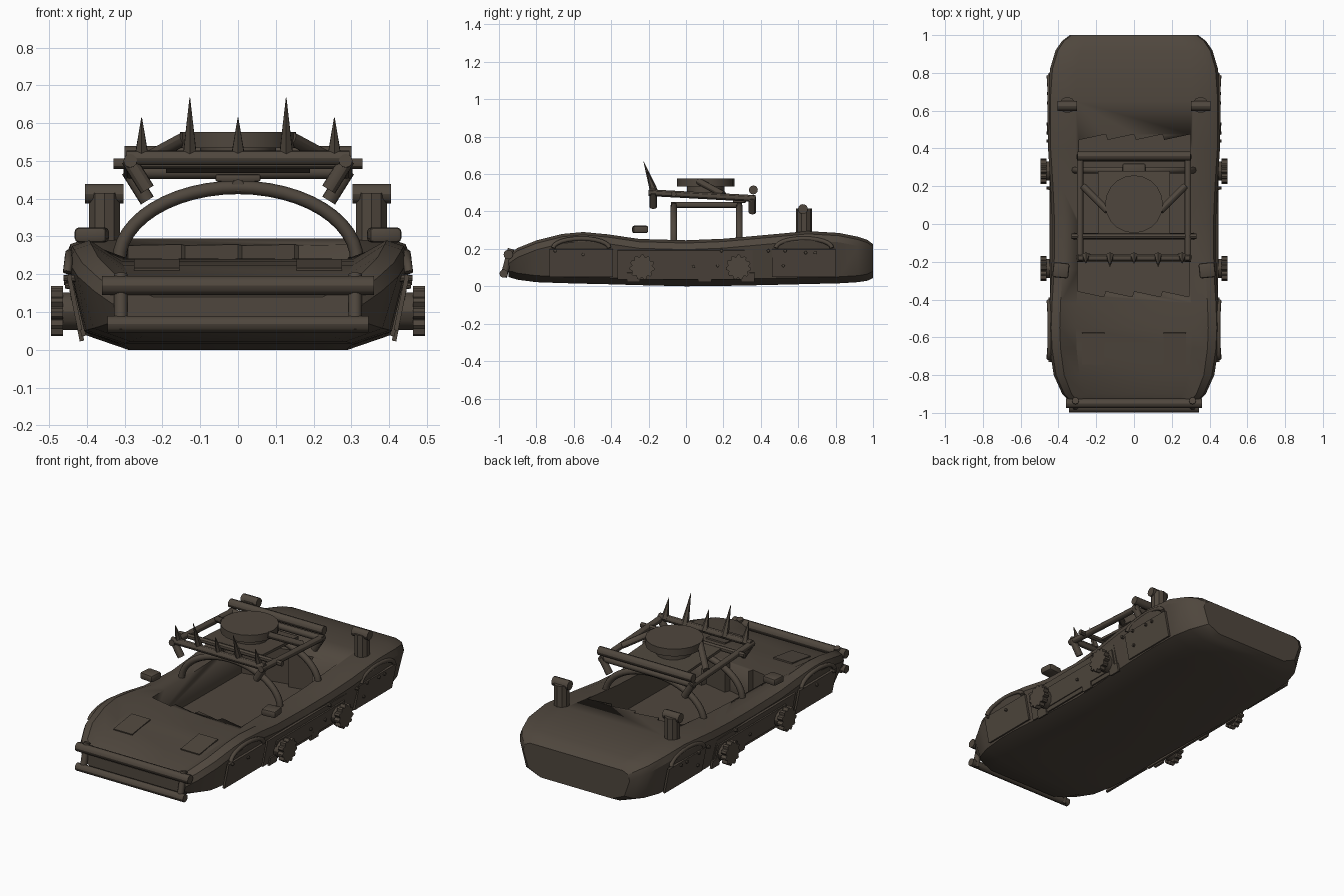
import bpy
import bmesh
import math
from mathutils import Vector

if "Cube" in bpy.data.objects:
    bpy.data.objects.remove(bpy.data.objects["Cube"], do_unlink=True)

brown = bpy.data.materials.new("dark_brown_metal")
brown.use_nodes = True
COLOUR = (0.078, 0.062, 0.047, 1)
brown.diffuse_color = COLOUR
brown.node_tree.nodes["Principled BSDF"].inputs["Base Color"].default_value = COLOUR


def finish(name, bm, loc=(0, 0, 0), rot=(0, 0, 0)):
    """Turn a bmesh into a placed, coloured object shaded smooth by angle."""
    bmesh.ops.recalc_face_normals(bm, faces=bm.faces)
    mesh = bpy.data.meshes.new(name)
    bm.to_mesh(mesh)
    bm.free()
    obj = bpy.data.objects.new(name, mesh)
    bpy.context.collection.objects.link(obj)
    obj.location, obj.rotation_euler = loc, rot
    mesh.materials.append(brown)
    bpy.ops.object.select_all(action="DESELECT")
    obj.select_set(True)
    bpy.context.view_layer.objects.active = obj
    bpy.ops.object.shade_smooth_by_angle(angle=math.radians(30))
    return obj


def loft(name, rings, loc=(0, 0, 0), rot=(0, 0, 0)):
    """Skin a list of equal closed rings and cap both ends."""
    bm = bmesh.new()
    rows = [[bm.verts.new(p) for p in ring] for ring in rings]
    count = len(rows[0])
    for a, b in zip(rows, rows[1:]):
        for i in range(count):
            j = (i + 1) % count
            bm.faces.new((a[i], a[j], b[j], b[i]))
    bm.faces.new(rows[0])
    bm.faces.new(rows[-1])
    return finish(name, bm, loc, rot)


def prism(name, outline, depth, loc=(0, 0, 0), rot=(0, 0, 0)):
    return loft(name, [[(x, y, z) for x, y in outline] for z in (-depth / 2, depth / 2)], loc, rot)


def box(name, size, loc, rot=(0, 0, 0), bevel=0):
    bm = bmesh.new()
    bmesh.ops.create_cube(bm, size=1)
    bmesh.ops.scale(bm, vec=size, verts=bm.verts)
    if bevel:
        bmesh.ops.bevel(bm, geom=bm.edges[:], offset=bevel, segments=2, profile=0.5, affect="EDGES")
    return finish(name, bm, loc, rot)


def rod(name, a, b, r1, r2=None, sides=12):
    """Straight bar or cone between two points."""
    a, b = Vector(a), Vector(b)
    bm = bmesh.new()
    bmesh.ops.create_cone(bm, cap_ends=True, segments=sides, radius1=r1,
                          radius2=r1 if r2 is None else r2, depth=(b - a).length)
    return finish(name, bm, (a + b) / 2, (b - a).to_track_quat("Z", "Y").to_euler())


def pipe(name, points, radius):
    """Bent tube through a list of points."""
    curve = bpy.data.curves.new(name, "CURVE")
    curve.dimensions = "3D"
    curve.bevel_depth, curve.bevel_resolution = radius, 2
    curve.use_fill_caps = True
    spline = curve.splines.new("POLY")
    spline.points.add(len(points) - 1)
    for p, co in zip(spline.points, points):
        p.co = (*co, 1)
    curve.materials.append(brown)
    obj = bpy.data.objects.new(name, curve)
    bpy.context.collection.objects.link(obj)


def circle(r, sides):
    return [(r * math.cos(t * math.tau / sides), r * math.sin(t * math.tau / sides)) for t in range(sides)]


# Hull stations: y, half width, bottom, shoulder height, centre height
STATIONS = [
    (-0.95, 0.33, 0.05, 0.17, 0.14), (-0.9, 0.38, 0.035, 0.205, 0.17),
    (-0.8, 0.425, 0.022, 0.245, 0.2), (-0.66, 0.447, 0.017, 0.28, 0.224),
    (-0.55, 0.452, 0.014, 0.29, 0.234), (-0.42, 0.447, 0.011, 0.278, 0.24),
    (-0.25, 0.436, 0.006, 0.253, 0.244), (0, 0.433, 0, 0.246, 0.246),
    (0.2, 0.442, 0.002, 0.254, 0.254), (0.4, 0.455, 0.006, 0.272, 0.272),
    (0.65, 0.457, 0.012, 0.295, 0.295), (0.82, 0.445, 0.016, 0.285, 0.285),
    (0.92, 0.415, 0.022, 0.265, 0.265), (0.97, 0.38, 0.03, 0.248, 0.248),
    (1, 0.34, 0.045, 0.225, 0.225)]


def hull_ring(y, w, low, high, mid):
    half = [(w * 0.67, low), (w * 0.9, low + 0.035), (w, high - 0.05),
            (w * 0.97, high - 0.015), (w * 0.87, high), (w * 0.68, mid)]
    return [(x, y, z) for x, z in half] + [(-x, y, z) for x, z in reversed(half)]


hull = loft("hull", [hull_ring(*s) for s in STATIONS])

# Cockpit opening with torn, saw-toothed ends
TEETH = 4
ragged = []
for i in range(TEETH):
    x = -0.3 + 0.6 * i / TEETH
    ragged += [(x, -0.355), (x + 0.6 / TEETH - 0.01, -0.385)]
ragged += [(-x, y + 0.83) for x, y in ragged]
cutter = prism("cockpit_cutter", ragged, 0.5, (0, 0, 0.33))
cutter.hide_render = True
cut = hull.modifiers.new("cockpit", "BOOLEAN")
cut.operation, cut.solver, cut.object = "DIFFERENCE", "EXACT", cutter
bpy.context.view_layer.objects.active = hull
bpy.ops.object.modifier_apply(modifier=cut.name)
bpy.data.objects.remove(cutter, do_unlink=True)

# Front bumper
rod("bumper_upper_bar", (-0.36, -0.95, 0.17), (0.36, -0.95, 0.17), 0.025)
rod("bumper_lower_bar", (-0.345, -0.975, 0.068), (0.345, -0.975, 0.068), 0.022)

# Roll cage arches and their spine
for label, y in (("front", -0.065), ("rear", 0.285)):
    arc = [(0.315 * math.cos(t * math.pi / 24), y, 0.235 + 0.195 * math.sin(t * math.pi / 24)) for t in range(25)]
    arc = [(0.315, y, 0.08)] + arc + [(-0.315, y, 0.08)]
    pipe(label + "_roll_arch", arc, 0.018)
rod("roll_cage_spine", (0, -0.08, 0.435), (0, 0.3, 0.435), 0.016)
box("roll_cage_pad", (0.12, 0.07, 0.02), (0, 0.285, 0.455), bevel=0.006)


# Roof rack, slightly lower at the rear
def rack_z(y):
    return 0.5 - 0.055 * (y + 0.19)


for s, side in ((1, "left"), (-1, "right")):
    rod(side + "_rack_rail", (s * 0.285, -0.2, rack_z(-0.2)), (s * 0.285, 0.37, rack_z(0.37)), 0.018)
    for end, y in (("front", -0.175), ("rear", 0.355)):
        z = rack_z(y)
        rod(f"{side}_{end}_rack_strut", (s * 0.29, y, z + 0.005), (s * 0.24, y, z - 0.075), 0.02)
    rod(side + "_rack_brace", (s * 0.27, 0.2, 0.49), (s * 0.14, 0.07, 0.56), 0.018)
rod("rack_front_bar", (-0.295, -0.18, 0.508), (0.295, -0.18, 0.508), 0.019)
rod("rack_middle_bar", (-0.33, -0.065, 0.493), (0.33, -0.065, 0.493), 0.014)
rod("rack_rear_bar", (-0.3, 0.35, 0.47), (0.3, 0.35, 0.47), 0.018)
rod("rack_rear_roller", (-0.3, 0.36, 0.515), (0.3, 0.36, 0.515), 0.024)
box("rack_plate", (0.38, 0.33, 0.015), (0, 0.115, 0.485), (-0.055, 0, 0))
prism("turret_disc", circle(0.153, 20), 0.042, (0, 0.105, 0.555))
rod("turret_pedestal", (0, 0.105, 0.485), (0, 0.105, 0.54), 0.1, sides=16)

# Spikes along the front of the rack
for i in range(-2, 3):
    tip = 0.667 if abs(i) == 1 else 0.615
    rod("rack_spike", (i * 0.1275, -0.17, 0.505), (i * 0.1275, -0.17 - (tip - 0.505) * 0.35, tip), 0.022, 0.001, 6)

# Toothed wheel outline
gear = []
for i in range(11):
    for step, r in ((0, 0.055), (0.3, 0.067), (0.6, 0.067), (0.9, 0.055)):
        t = (i + step) * math.tau / 11
        gear.append((r * math.cos(t), r * math.sin(t)))

RIVETS = [(-0.7, 0.19), (-0.55, 0.17), (0.04, 0.105), (0.17, 0.11), (0.19, 0.19),
          (0.44, 0.19), (0.52, 0.11), (0.53, 0.19), (0.64, 0.18), (0.69, 0.18)]

for s, side in ((1, "left"), (-1, "right")):
    rod(side + "_bumper_post", (s * 0.31, -0.975, 0.05), (s * 0.31, -0.935, 0.2), 0.018)

    # Raised hatches on the bonnet
    box(side + "_bonnet_hatch", (0.12, 0.17, 0.008), (s * 0.215, -0.66, 0.224), (0.14, 0, 0))

    # Mirrors and rear exhaust stacks
    box(side + "_mirror", (0.085, 0.08, 0.04), (s * 0.387, -0.245, 0.304), (0, 0, s * 0.1), 0.011)
    rod(side + "_stack", (s * 0.353, 0.63, 0.27), (s * 0.353, 0.63, 0.415), 0.043, sides=10)
    rod(side + "_stack_cap", (s * 0.303, 0.625, 0.413), (s * 0.405, 0.625, 0.413), 0.026)

    # Side armour, with a lower strip
    box(side + "_side_armour", (0.012, 0.72, 0.16), (s * 0.424, -0.005, 0.115), (0, s * 0.2, 0))
    box(side + "_armour_strip", (0.014, 0.62, 0.105), (s * 0.429, 0.03, 0.108), (0, s * 0.2, 0))
    for y in (-0.28, 0.1, 0.33):
        box(side + "_armour_tab", (0.012, 0.07, 0.05), (s * 0.418, y, 0.048), (0, s * 0.2, 0))
    for end, y in (("front", -0.56), ("rear", 0.63)):
        box(f"{side}_{end}_fender_panel", (0.012, 0.34, 0.15), (s * 0.433, y, 0.125), (0, s * 0.2, 0))
        arch = [(s * (0.452 - 0.006 * math.sin(t * math.pi / 12)), y + 0.15 * math.cos(t * math.pi / 12),
                 0.205 + 0.05 * math.sin(t * math.pi / 12)) for t in range(13)]
        pipe(f"{side}_{end}_fender_lip", arch, 0.012)

    # Toothed side wheels
    for end, y in (("front", -0.235), ("rear", 0.28)):
        prism(f"{side}_{end}_toothed_wheel", gear, 0.032, (s * 0.479, y, 0.102), (0, math.pi / 2, 0))
        rod(f"{side}_{end}_wheel_hub", (s * 0.4, y, 0.102), (s * 0.465, y, 0.102), 0.05)

    for y, z in RIVETS:
        x = 0.428 + (z - 0.1) * 0.2
        rod(side + "_rivet", (s * (x - 0.02), y, z), (s * (x + 0.016), y, z), 0.011, 0.008, 8)
